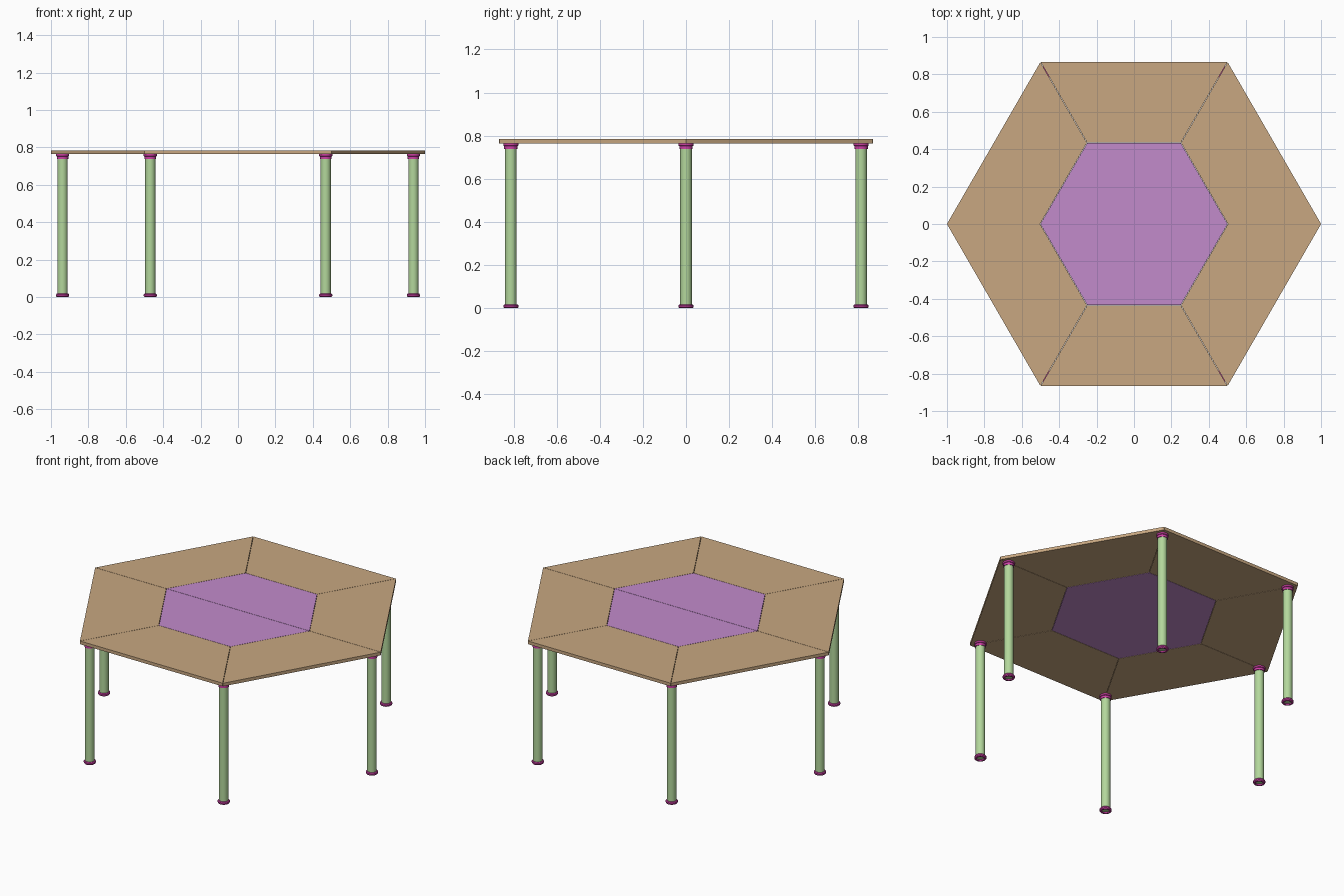
import bpy, bmesh, math

if "Cube" in bpy.data.objects:
    bpy.data.objects.remove(bpy.data.objects["Cube"])

def material(name, rgb):
    m = bpy.data.materials.new(name)
    m.diffuse_color = (*rgb, 1)
    m.use_nodes = True
    m.node_tree.nodes["Principled BSDF"].inputs["Base Color"].default_value = m.diffuse_color
    return m

WOOD = material("wood", (0.58, 0.39, 0.22))
PURPLE = material("purple_inlay", (0.54, 0.26, 0.60))
GREEN = material("green_leg", (0.45, 0.68, 0.33))
PINK = material("pink_fitting", (0.60, 0.05, 0.37))
Z0, Z1 = 0.764, 0.784
GAP = 0.001

def make_object(name, bm, mat):
    bmesh.ops.recalc_face_normals(bm, faces=bm.faces)
    me = bpy.data.meshes.new(name)
    bm.to_mesh(me)
    bm.free()
    me.materials.append(mat)
    ob = bpy.data.objects.new(name, me)
    bpy.context.collection.objects.link(ob)
    return ob

def corner(r, i):
    a = math.radians(60 * i)
    return r * math.cos(a), r * math.sin(a)

def prism(name, outline, z0, z1, mat):
    bm = bmesh.new()
    face = bm.faces.new([bm.verts.new((x, y, z0)) for x, y in outline])
    ext = bmesh.ops.extrude_face_region(bm, geom=[face], use_keep_orig=True)
    verts = [g for g in ext["geom"] if isinstance(g, bmesh.types.BMVert)]
    bmesh.ops.translate(bm, verts=verts, vec=(0, 0, z1 - z0))
    return make_object(name, bm, mat)

def lathe(name, profile, centre, mat, closed=False, sides=32):
    """Spin an (r, z) profile around a vertical axis."""
    bm = bmesh.new()
    rings = [[bm.verts.new((centre[0] + r * math.cos(2 * math.pi * k / sides),
                            centre[1] + r * math.sin(2 * math.pi * k / sides), z))
              for k in range(sides)] for r, z in profile]
    pairs = list(zip(rings, rings[1:]))
    if closed:
        pairs.append((rings[-1], rings[0]))
    else:
        bm.faces.new(rings[0])
        bm.faces.new(rings[-1])
    for a, b in pairs:
        for k in range(sides):
            n = (k + 1) % sides
            bm.faces.new((a[k], a[n], b[n], b[k]))
    ob = make_object(name, bm, mat)
    bpy.ops.object.select_all(action='DESELECT')
    ob.select_set(True)
    bpy.context.view_layer.objects.active = ob
    bpy.ops.object.shade_smooth_by_angle(angle=math.radians(35))

# Outer ring of six tapered boards, with hairline mitre joints
for i in range(6):
    mid = math.radians(60 * i + 30)
    dx, dy = 2 * GAP * math.cos(mid), 2 * GAP * math.sin(mid)
    outline = [corner(0.5, i), corner(1 - 2 * GAP, i), corner(1 - 2 * GAP, i + 1), corner(0.5, i + 1)]
    prism(f"rim_board_{i + 1}", [(x + dx, y + dy) for x, y in outline], Z0, Z1, WOOD)

# Centre: backing plate under two half-hexagon leaves
prism("centre_backing", [corner(0.5, i) for i in range(6)], Z0, Z0 + 0.01, PURPLE)
for side, start in (("back", 0), ("front", 3)):
    s = GAP if side == "back" else -GAP
    pts = [corner(0.5, start + i) for i in range(4)]
    pts[0] = (pts[0][0], s)
    pts[3] = (pts[3][0], s)
    prism(f"centre_leaf_{side}", pts, Z0 + 0.01, Z1, PURPLE)

# Legs with a collar at the top and a hollow foot ring at the floor
for i in range(6):
    c = corner(0.938, i)
    lathe(f"leg_{i + 1}", [(0.027, 0.008), (0.027, 0.75)], c, GREEN)
    lathe(f"collar_{i + 1}", [(0.031, 0.738), (0.031, 0.752), (0.035, 0.754), (0.035, Z0)], c, PINK)
    lathe(f"foot_ring_{i + 1}", [(0.022, 0.0), (0.031, 0.0), (0.035, 0.005), (0.035, 0.013),
                                 (0.031, 0.018), (0.022, 0.018)], c, PINK, closed=True)
